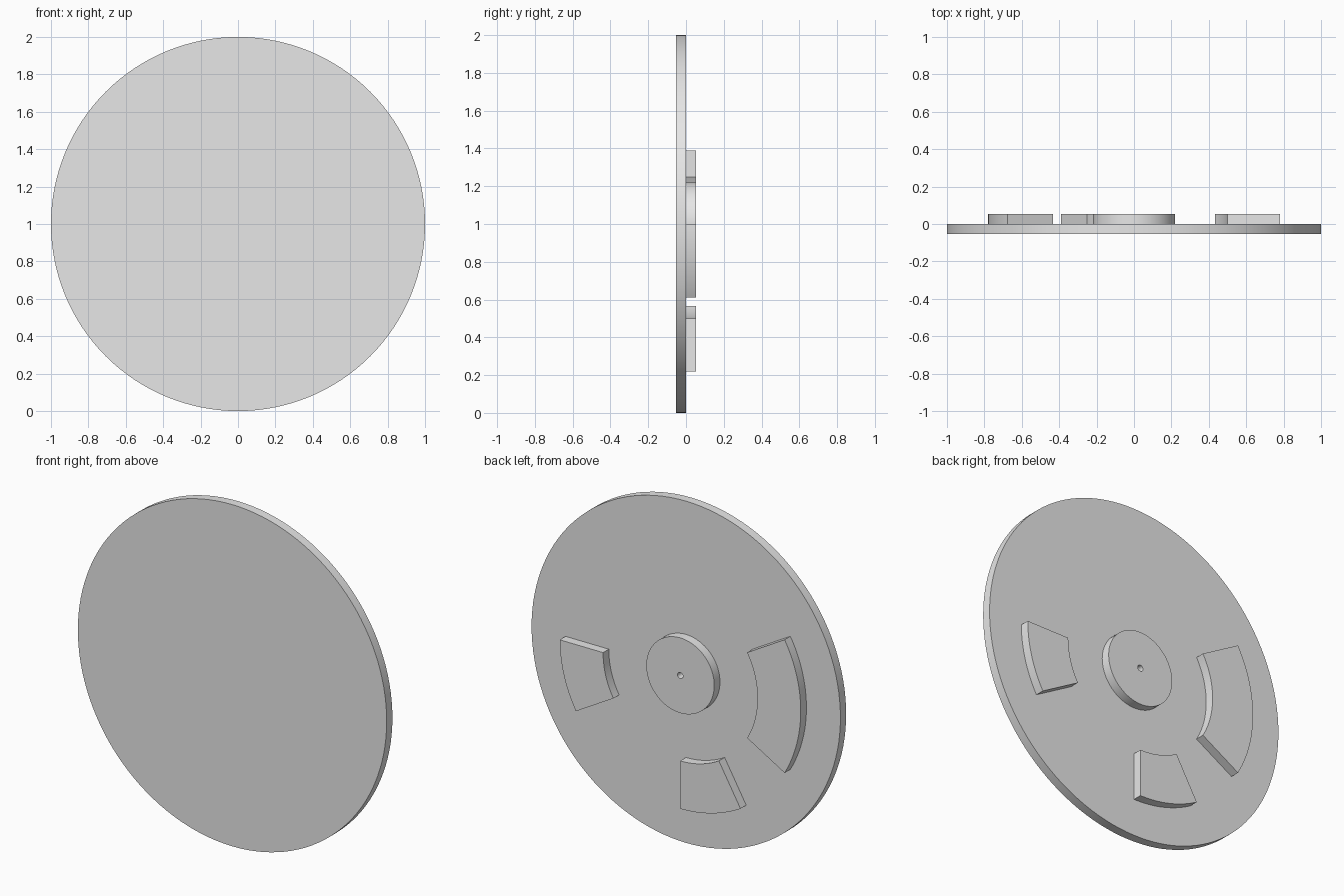
import bpy
import bmesh
from math import radians, cos, sin

cube = bpy.data.objects.get("Cube")
if cube:
    bpy.data.objects.remove(cube, do_unlink=True)

THICK = 0.053      # thickness of the plate and of every raised part
CENTRE_Z = 1.0

grey = bpy.data.materials.new("plain_grey")
grey.use_nodes = True
grey.diffuse_color = (0.8, 0.8, 0.8, 1)
grey.node_tree.nodes["Principled BSDF"].inputs["Base Color"].default_value = (0.8, 0.8, 0.8, 1)


def arc(radius, start, end, steps):
    """Points on an arc in the x-z plane, angles in degrees from +x."""
    angles = [radians(start + (end - start) * i / steps) for i in range(steps + 1)]
    return [(radius * cos(a), CENTRE_Z + radius * sin(a)) for a in angles]


def finish(name, bm):
    bmesh.ops.recalc_face_normals(bm, faces=bm.faces)
    mesh = bpy.data.meshes.new(name)
    bm.to_mesh(mesh)
    bm.free()
    mesh.materials.append(grey)
    obj = bpy.data.objects.new(name, mesh)
    bpy.context.collection.objects.link(obj)
    bpy.ops.object.select_all(action="DESELECT")
    obj.select_set(True)
    bpy.context.view_layer.objects.active = obj
    bpy.ops.object.shade_smooth_by_angle(angle=radians(30))
    return obj


def slab(name, outline, y0, y1):
    """Extrude a closed x-z outline from y0 to y1."""
    bm = bmesh.new()
    face = bm.faces.new([bm.verts.new((x, y0, z)) for x, z in outline])
    extruded = bmesh.ops.extrude_face_region(bm, geom=[face], use_keep_orig=True)
    moved = [g for g in extruded["geom"] if isinstance(g, bmesh.types.BMVert)]
    bmesh.ops.translate(bm, verts=moved, vec=(0, y1 - y0, 0))
    return finish(name, bm)


def sector(name, start, end):
    """Raised ring segment on the back of the plate."""
    outline = arc(0.78, start, end, 24) + arc(0.5, end, start, 24)
    return slab(name, outline, 0, THICK)


# Round plate
slab("round_plate", arc(1.0, 0, 360, 128)[:-1], -THICK, 0)

# Raised ring segments on the back
sector("left_pad", -30, 0)
sector("lower_pad", 240, 270)
sector("right_pad", 150, 210)

# Central hub with a small bore, turned around the y axis
bm = bmesh.new()
profile = [(0.22, 0), (0.22, THICK), (0.018, THICK), (0.018, 0)]
verts = [bm.verts.new((r, y, CENTRE_Z)) for r, y in profile]
edges = [bm.edges.new(pair) for pair in zip(verts, verts[1:] + verts[:1])]
bmesh.ops.spin(bm, geom=verts + edges, cent=(0, 0, CENTRE_Z), axis=(0, 1, 0),
               angle=radians(360), steps=64, use_merge=True)
bmesh.ops.remove_doubles(bm, verts=bm.verts, dist=0.0001)
finish("centre_hub", bm)
